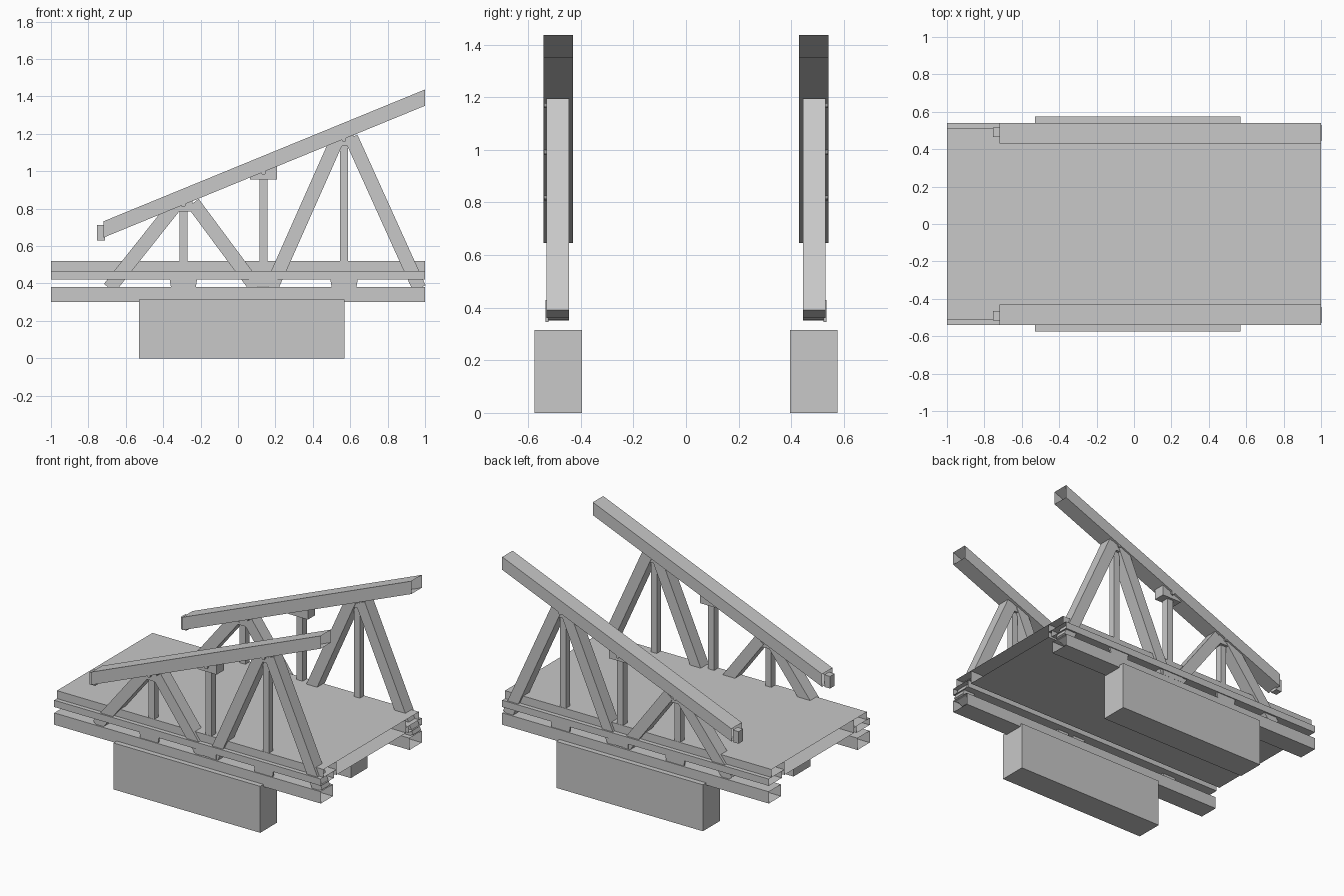
import bpy
import bmesh
from math import radians
from mathutils import Vector, Matrix

cube = bpy.data.objects.get("Cube")
if cube:
    bpy.data.objects.remove(cube, do_unlink=True)

# Single plain grey
grey = bpy.data.materials.new("plain_grey")
grey.use_nodes = True
GREY = (0.58, 0.58, 0.58, 1)
grey.diffuse_color = GREY
grey.node_tree.nodes["Principled BSDF"].inputs["Base Color"].default_value = GREY


def finish(name, bm, mirror=True):
    """Turn a bmesh into an object, mirrored to the other side of the bridge."""
    mesh = bpy.data.meshes.new(name)
    bm.to_mesh(mesh)
    bm.free()
    mesh.materials.append(grey)
    obj = bpy.data.objects.new(name, mesh)
    bpy.context.scene.collection.objects.link(obj)
    if mirror:
        mod = obj.modifiers.new("other_side", 'MIRROR')
        mod.use_axis = (False, True, False)
        mod.use_mirror_merge = False
    return obj


def prism(name, profile, y0, y1, open_edges=(), mirror=True):
    """Extrude an x-z profile along y; open_edges leaves out those sides."""
    bm = bmesh.new()
    a = [bm.verts.new((x, y0, z)) for x, z in profile]
    b = [bm.verts.new((x, y1, z)) for x, z in profile]
    n = len(profile)
    bm.faces.new(a)
    bm.faces.new(b[::-1])
    sides = [bm.faces.new((a[i], b[i], b[(i + 1) % n], a[(i + 1) % n])) for i in range(n)]
    bmesh.ops.recalc_face_normals(bm, faces=bm.faces)
    bmesh.ops.delete(bm, geom=[sides[i] for i in open_edges], context='FACES_ONLY')
    return finish(name, bm, mirror)


def box(name, x0, x1, y0, y1, z0, z1, hollow=False, mirror=True):
    profile = [(x0, z0), (x1, z0), (x1, z1), (x0, z1)]
    return prism(name, profile, y0, y1, (1, 3) if hollow else (), mirror)


def strut(name, foot, top, width=0.074):
    """Diagonal bar with square-cut ends."""
    p, q = Vector(foot), Vector(top)
    d = (q - p).normalized()
    s = Vector((d.y, -d.x)) * width / 2
    return prism(name, [p - s, p + s, q + s, q - s], 0.445, 0.53)


def chord_z(x):
    """Height of the underside of the sloping top chord."""
    return 0.645 + (x + 0.72) * 0.41


# Foundations and bearing beams
box("foundation_block", -0.53, 0.57, 0.395, 0.576, 0, 0.315)
box("bearing_beam", -1, 1, 0.41, 0.541, 0.30, 0.38, hollow=True)

# Deck and its edge beams
box("deck", -1, 1, -0.373, 0.373, 0.43, 0.52, hollow=True, mirror=False)
box("deck_edge_beam", -1, 1, 0.373, 0.512, 0.466, 0.52, hollow=True)
box("bottom_chord", -1, 1, 0.40, 0.541, 0.42, 0.466, hollow=True)

# Sloping top chord, open at both ends, with a small end block
prism("top_chord", [(-0.72, chord_z(-0.72)), (1, chord_z(1)),
                    (1, chord_z(1) + 0.087), (-0.72, chord_z(-0.72) + 0.087)],
      0.43, 0.541, (1, 3))
box("chord_end_block", -0.755, -0.712, 0.465, 0.515, 0.63, 0.712)

# Diagonals
strut("short_diagonal_outer", (-0.688, 0.375), (-0.33, 0.825))
strut("short_diagonal_inner", (0.098, 0.375), (-0.24, 0.83))
strut("tall_diagonal_inner", (0.177, 0.375), (0.535, 1.18))
strut("tall_diagonal_outer", (0.969, 0.375), (0.605, 1.18))

# Posts, each with a head plate and a bolt
for label, x, head, half in (("low", -0.292, 0.785, 0.05),
                             ("middle", 0.137, 0.957, 0.072),
                             ("high", 0.567, 1.135, 0.05)):
    box(label + "_post", x - 0.022, x + 0.022, 0.465, 0.51, 0.50, head + 0.03)
    prism(label + "_post_head", [(x - half, head), (x + half, head),
                                 (x + half, chord_z(x + half) + 0.01),
                                 (x - half, chord_z(x - half) + 0.01)],
          0.45, 0.527)
    bm = bmesh.new()
    bmesh.ops.create_cone(bm, cap_ends=True, segments=10, radius1=0.012, radius2=0.012,
                          depth=0.02,
                          matrix=Matrix.Translation((x, 0.53, head + 0.035))
                          @ Matrix.Rotation(radians(90), 4, 'X'))
    finish(label + "_bolt", bm)

# Hanging joint plates under the bottom chord
for label, x in (("low", -0.292), ("high", 0.567)):
    prism(label + "_joint_plate", [(x - 0.06, 0.345), (x + 0.06, 0.345),
                                   (x + 0.075, 0.43), (x - 0.075, 0.43)], 0.523, 0.535)
box("middle_joint_plate", 0.06, 0.21, 0.523, 0.535, 0.385, 0.43)
